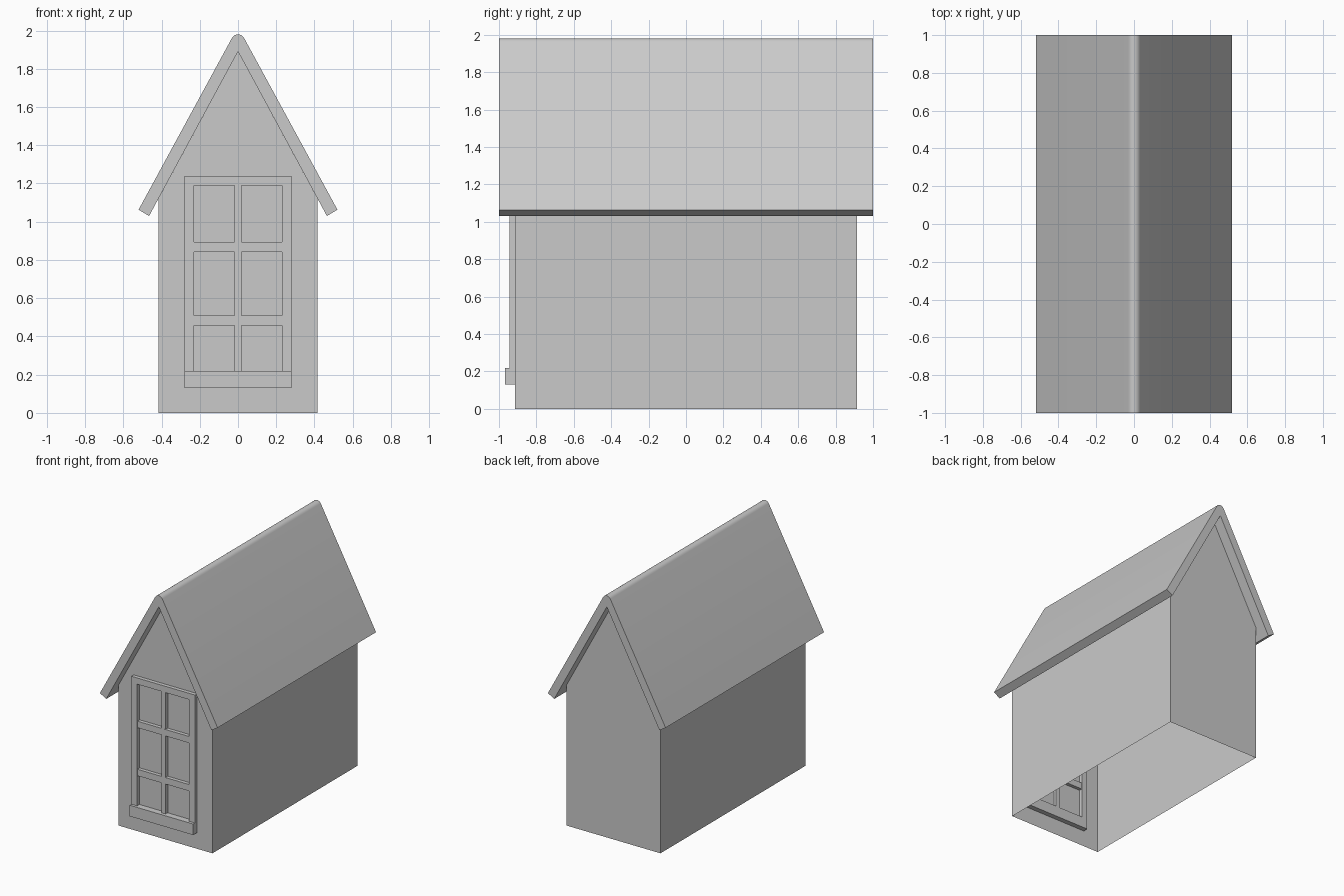
import bpy, bmesh
from math import atan, cos, sin, pi

cube = bpy.data.objects.get("Cube")
if cube:
    bpy.data.objects.remove(cube, do_unlink=True)

grey = bpy.data.materials.new("plain_grey")
grey.use_nodes = True
grey.diffuse_color = (0.59, 0.59, 0.59, 1)
grey.node_tree.nodes["Principled BSDF"].inputs["Base Color"].default_value = grey.diffuse_color


def finish(name, bm):
    bmesh.ops.remove_doubles(bm, verts=bm.verts, dist=0.0005)
    mesh = bpy.data.meshes.new(name)
    bm.to_mesh(mesh)
    bm.free()
    mesh.materials.append(grey)
    obj = bpy.data.objects.new(name, mesh)
    bpy.context.collection.objects.link(obj)
    return obj


def box(name, x0, x1, y0, y1, z0, z1):
    bm = bmesh.new()
    bmesh.ops.create_cube(bm, size=1)
    for v in bm.verts:
        v.co.x = x0 if v.co.x < 0 else x1
        v.co.y = y0 if v.co.y < 0 else y1
        v.co.z = z0 if v.co.z < 0 else z1
    return finish(name, bm)


def face(bm, points):
    return bm.faces.new([bm.verts.new(p) for p in points])


# Shared dimensions
HALF_W, HALF_D, APEX, SLOPE = 0.415, 0.915, 1.89, 1.85
WIN_X, WIN_LOW, WIN_TOP = 0.28, 0.13, 1.24


def under_roof(x):
    return APEX - SLOPE * abs(x)


# Walls: thin shell, open underneath, with a window opening in front
bm = bmesh.new()
eave = under_roof(HALF_W)
gable = [(-HALF_W, 0), (HALF_W, 0), (HALF_W, eave), (0, APEX), (-HALF_W, eave)]
face(bm, [(-x, HALF_D, z) for x, z in gable])
for s in (-1, 1):
    side = [(HALF_W, -HALF_D, 0), (HALF_W, HALF_D, 0),
            (HALF_W, HALF_D, eave), (HALF_W, -HALF_D, eave)]
    pier = [(WIN_X, 0), (HALF_W, 0), (HALF_W, eave), (WIN_X, under_roof(WIN_X))]
    face(bm, [(s * x, y, z) for x, y, z in side][::s])
    face(bm, [(s * x, -HALF_D, z) for x, z in pier][::s])
low = [(-WIN_X, 0), (WIN_X, 0), (WIN_X, WIN_LOW), (-WIN_X, WIN_LOW)]
top = [(-WIN_X, WIN_TOP), (WIN_X, WIN_TOP), (WIN_X, under_roof(WIN_X)),
       (0, APEX), (-WIN_X, under_roof(WIN_X))]
for panel in (low, top):
    face(bm, [(x, -HALF_D, z) for x, z in panel])
finish("walls", bm)

# Roof: folded slab with a rounded ridge
angle = atan(SLOPE)
radius, centre = 0.036, 1.944
ridge = [(radius * cos(a), centre + radius * sin(a))
         for a in [pi / 2 - angle + i * angle / 4 for i in range(9)]]
profile = [(0.465, 1.03), (0.52, 1.063)] + ridge + [(-0.52, 1.063), (-0.465, 1.03), (0, APEX)]
bm = bmesh.new()
end = face(bm, [(x, -1, z) for x, z in profile])
new = bmesh.ops.extrude_face_region(bm, geom=[end], use_keep_orig=True)["geom"]
bmesh.ops.translate(bm, verts=[g for g in new if isinstance(g, bmesh.types.BMVert)], vec=(0, 2, 0))
bmesh.ops.recalc_face_normals(bm, faces=bm.faces)
roof = finish("roof", bm)
bpy.context.view_layer.objects.active = roof
roof.select_set(True)
bpy.ops.object.shade_smooth_by_angle(angle=0.5)

# Window frame, glazing bars, pane and sill
FRONT, BACK, INNER = -0.945, -0.875, 0.23
for name, s in (("left", 1), ("right", -1)):
    x0, x1 = sorted((s * INNER, s * WIN_X))
    box("window_frame_" + name, x0, x1, FRONT, BACK, WIN_LOW, WIN_TOP)
box("window_frame_top", -INNER, INNER, FRONT, BACK, 1.19, WIN_TOP)
box("window_frame_bottom", -INNER, INNER, FRONT, BACK, WIN_LOW, 0.215)
box("glazing_bar_upright", -0.018, 0.018, FRONT + 0.005, BACK - 0.005, 0.215, 1.19)
for name, z in (("lower", 0.483), ("upper", 0.867)):
    box("glazing_bar_" + name, -INNER, INNER, FRONT + 0.004, BACK - 0.004, z - 0.026, z + 0.026)
box("window_pane", -INNER, INNER, -0.912, -0.906, 0.215, 1.19)
box("window_sill", -WIN_X, WIN_X, -0.967, -0.915, WIN_LOW, 0.218)
